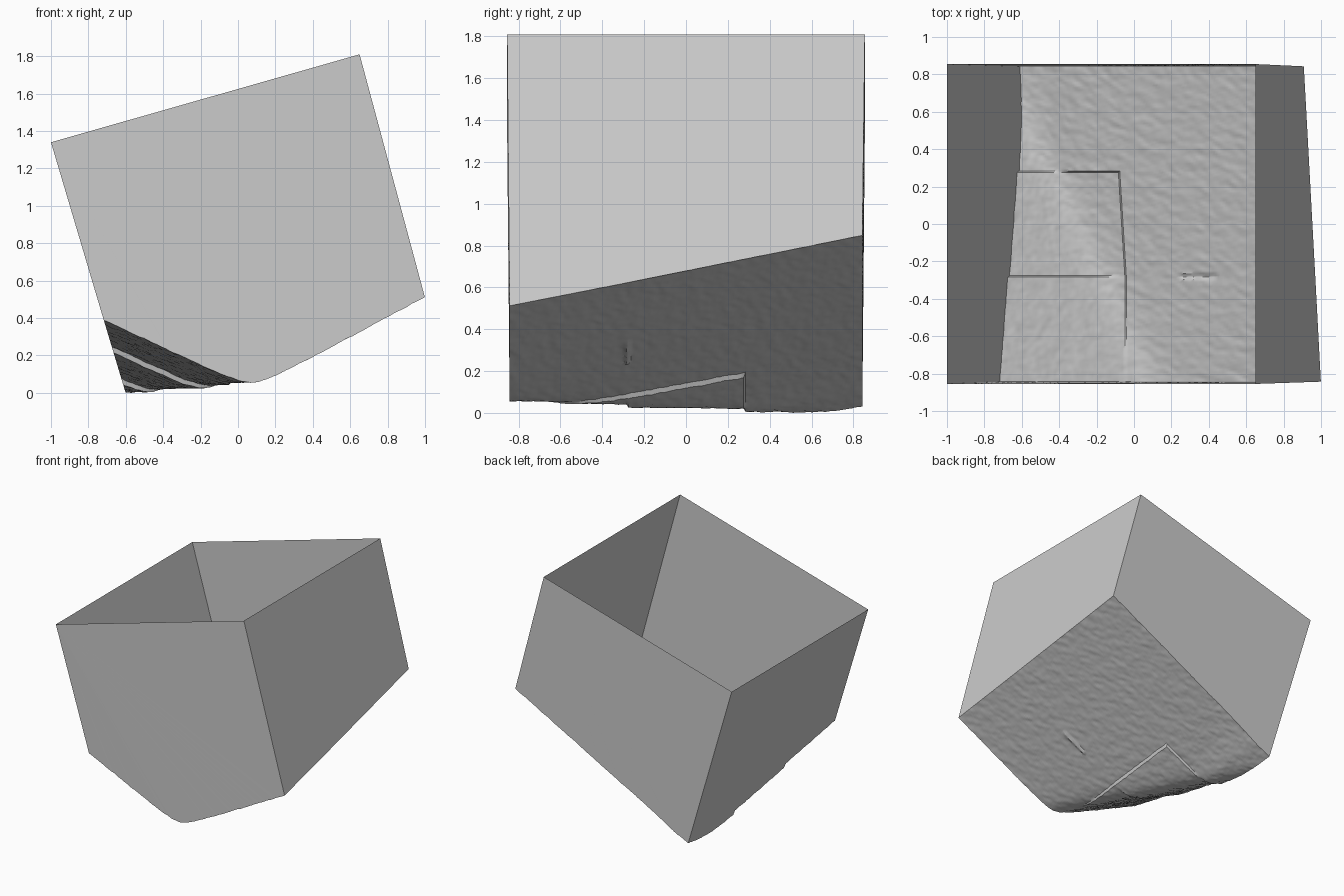
import bpy, bmesh, math
from mathutils import Vector, noise

if "Cube" in bpy.data.objects:
    bpy.data.objects.remove(bpy.data.objects["Cube"])

HALF = 0.843          # half depth at the terrain
RIM = 0.855           # half depth at the rim
E = 0.004             # half width of the fault steps


def fault_x(y):
    # gently wandering line of the long fault
    return -0.045 - 0.035 * max(0, min(1, (y + 0.28) / 0.56))


def height(x, y):
    # two slopes meeting in a rounded valley, with stepped faults
    a = 0.40 - 0.47 * (x + 0.72) - 0.22 * (y + 0.85)
    b = 0.52 + 0.54 * (x - 1) + 0.23 * (y + 0.85)
    if x < fault_x(y):
        a -= 0.028 * (y > -0.28)
        a -= 0.03 * (y > 0.28)
        if y < 0.28:
            b -= 0.02
        if y > 0.28:
            b -= 0.015 * max(0, min(1, (-0.3 - x) / 0.15))
    z = (a + b + math.sqrt((a - b) ** 2 + 0.085 ** 2)) / 2
    # short crack on the broad slope
    if 0.25 < x < 0.45:
        z -= 0.012 * math.exp(-((y + 0.28) / 0.01) ** 2)
    # rough rock grain, stretched diagonally
    s, t = x * 0.87 - y * 0.5, x * 0.5 + y * 0.87
    z += 0.004 * noise.noise(Vector((s * 14, t * 32, 0.3)))
    z += 0.003 * noise.noise(Vector((s * 35, t * 60, 4.1)))
    return z


def wall_x(y, side):
    # where the sloping side wall meets the terrain
    x = side * 0.8
    for _ in range(12):
        z = height(x, y)
        x = -1 + 0.3 * (1.34 - z) if side < 0 else 0.65 + 0.271 * (1.81 - z)
    return x


def spread(a, b, n):
    return [a + (b - a) * i / n for i in range(n + 1)]


# terrain grid, rows and columns doubled along the faults
ys = (spread(-HALF, -0.28 - E, 44) + spread(-0.28 + E, 0.28 - E, 44)
      + spread(0.28 + E, HALF, 44))
rows = []
for y in ys:
    f = fault_x(y)
    xs = spread(wall_x(y, -1), f - E, 50) + spread(f + E, wall_x(y, 1), 76)
    rows.append([Vector((x, y, height(x, y))) for x in xs])
low = min(p.z for r in rows for p in r)
for r in rows:
    for p in r:
        p.z -= low


def finish(bm, name):
    me = bpy.data.meshes.new(name)
    bm.to_mesh(me)
    bm.free()
    ob = bpy.data.objects.new(name, me)
    bpy.context.collection.objects.link(ob)
    return ob


# rocky bottom
bm = bmesh.new()
grid = [[bm.verts.new(p) for p in r] for r in rows]
for r0, r1 in zip(grid, grid[1:]):
    for i in range(len(r0) - 1):
        bm.faces.new((r0[i], r1[i], r1[i + 1], r0[i + 1]))
terrain = finish(bm, "rock_surface")
bpy.context.view_layer.objects.active = terrain
terrain.select_set(True)
bpy.ops.object.shade_smooth_by_angle(angle=math.radians(35))


# flat walls from the terrain edge up to the tilted open rim
def wall(name, edge, top_start, top_end):
    bm = bmesh.new()
    pts = list(edge) + [Vector(top_end), Vector(top_start)]
    bm.faces.new([bm.verts.new(p) for p in pts])
    bmesh.ops.triangulate(bm, faces=bm.faces[:], ngon_method='EAR_CLIP')
    finish(bm, name)


left_front, left_back = (-1, -RIM, 1.34), (-1, RIM, 1.34)
right_front, right_back = (0.65, -RIM, 1.81), (0.65, RIM, 1.81)
wall("front_wall", rows[0], left_front, right_front)
wall("right_wall", [r[-1] for r in rows], right_front, right_back)
wall("back_wall", rows[-1][::-1], right_back, left_back)
wall("left_wall", [r[0] for r in rows][::-1], left_back, left_front)
